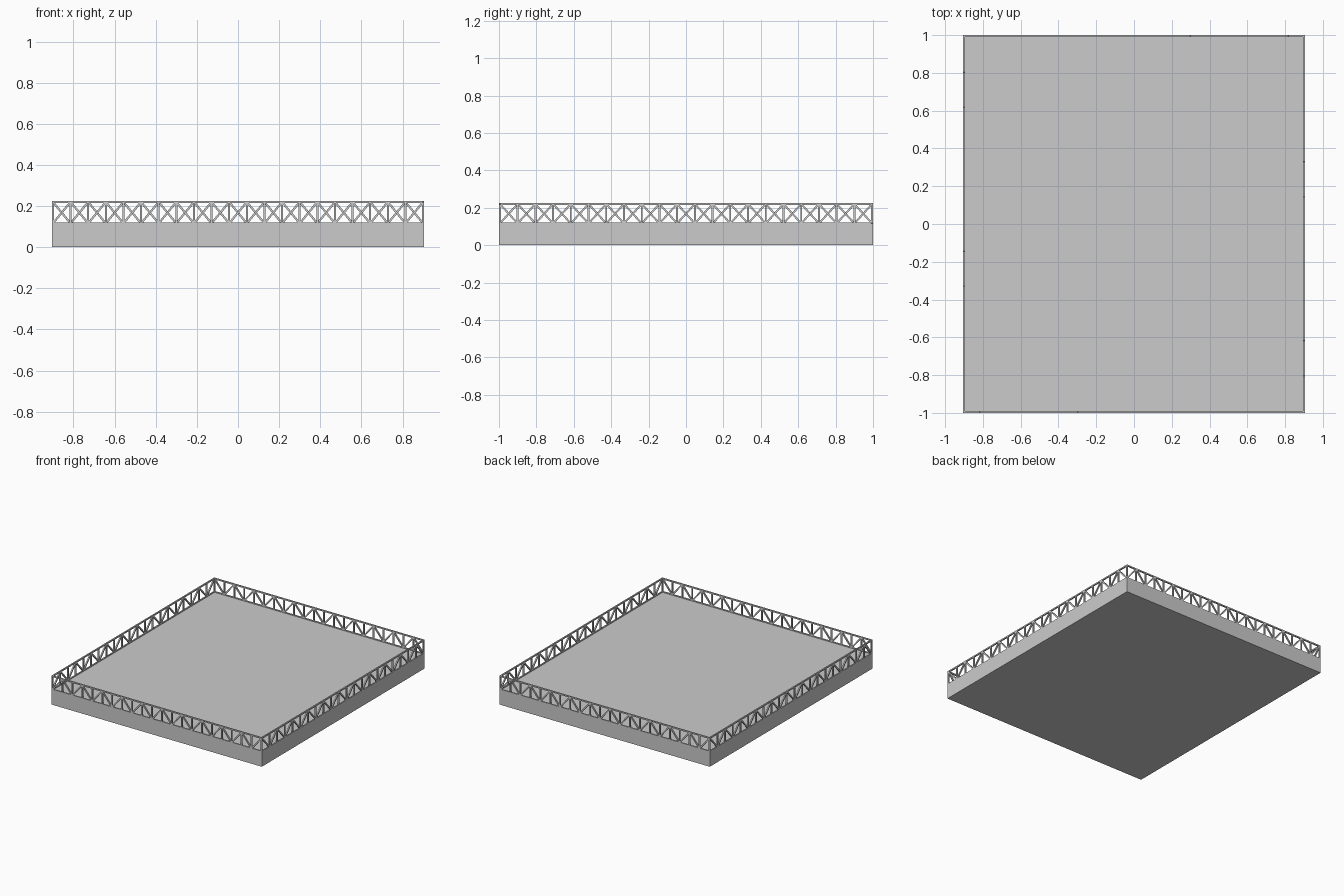
import bpy, bmesh
from mathutils import Vector, Matrix

if "Cube" in bpy.data.objects:
    bpy.data.objects.remove(bpy.data.objects["Cube"])

HX, HY = 0.905, 1.0      # half size of the deck
DECK_TOP = 0.115
T = 0.010                # bar thickness
BAYS = 21
LOW, HIGH = 0.116, 0.22  # bar centre heights


def finish(bm, name):
    mesh = bpy.data.meshes.new(name)
    bm.to_mesh(mesh)
    bm.free()
    obj = bpy.data.objects.new(name, mesh)
    bpy.context.collection.objects.link(obj)
    return obj


def bar(bm, a, b, side):
    """Square bar from a to b, kept flat against the railing plane."""
    z = (b - a).normalized()
    y = side.normalized()
    x = y.cross(z)
    rot = Matrix((x, y, z)).transposed().to_4x4()
    size = Matrix.Diagonal((T, T, (b - a).length + T * 0.5, 1))
    bmesh.ops.create_cube(bm, size=1,
                          matrix=Matrix.Translation((a + b) / 2) @ rot @ size)


# Solid deck slab
bm = bmesh.new()
bmesh.ops.create_cube(bm, size=1, matrix=Matrix.Translation((0, 0, DECK_TOP / 2))
                      @ Matrix.Diagonal((2 * HX, 2 * HY, DECK_TOP, 1)))
finish(bm, "deck_slab")

# Truss railings: the zigzag runs on continuously around the perimeter
rx, ry = HX - T / 2, HY - T / 2
corners = [Vector(c) for c in ((-rx, -ry, 0), (rx, -ry, 0), (rx, ry, 0), (-rx, ry, 0))]
low, high = Vector((0, 0, LOW)), Vector((0, 0, HIGH))
names = ("front_railing", "right_railing", "back_railing", "left_railing")
for s, name in enumerate(names):
    a, b = corners[s], corners[(s + 1) % 4]
    side = (b - a).cross(Vector((0, 0, 1)))
    bm = bmesh.new()
    bar(bm, a + low, b + low, side)      # bottom rail
    bar(bm, a + high, b + high, side)    # top rail
    for i in range(BAYS):
        p, q = a.lerp(b, i / BAYS), a.lerp(b, (i + 1) / BAYS)
        bar(bm, p + low, p + high, side)  # post
        up = (s * BAYS + i) % 2 == 0
        bar(bm, p + (low if up else high), q + (high if up else low), side)
    finish(bm, name)
